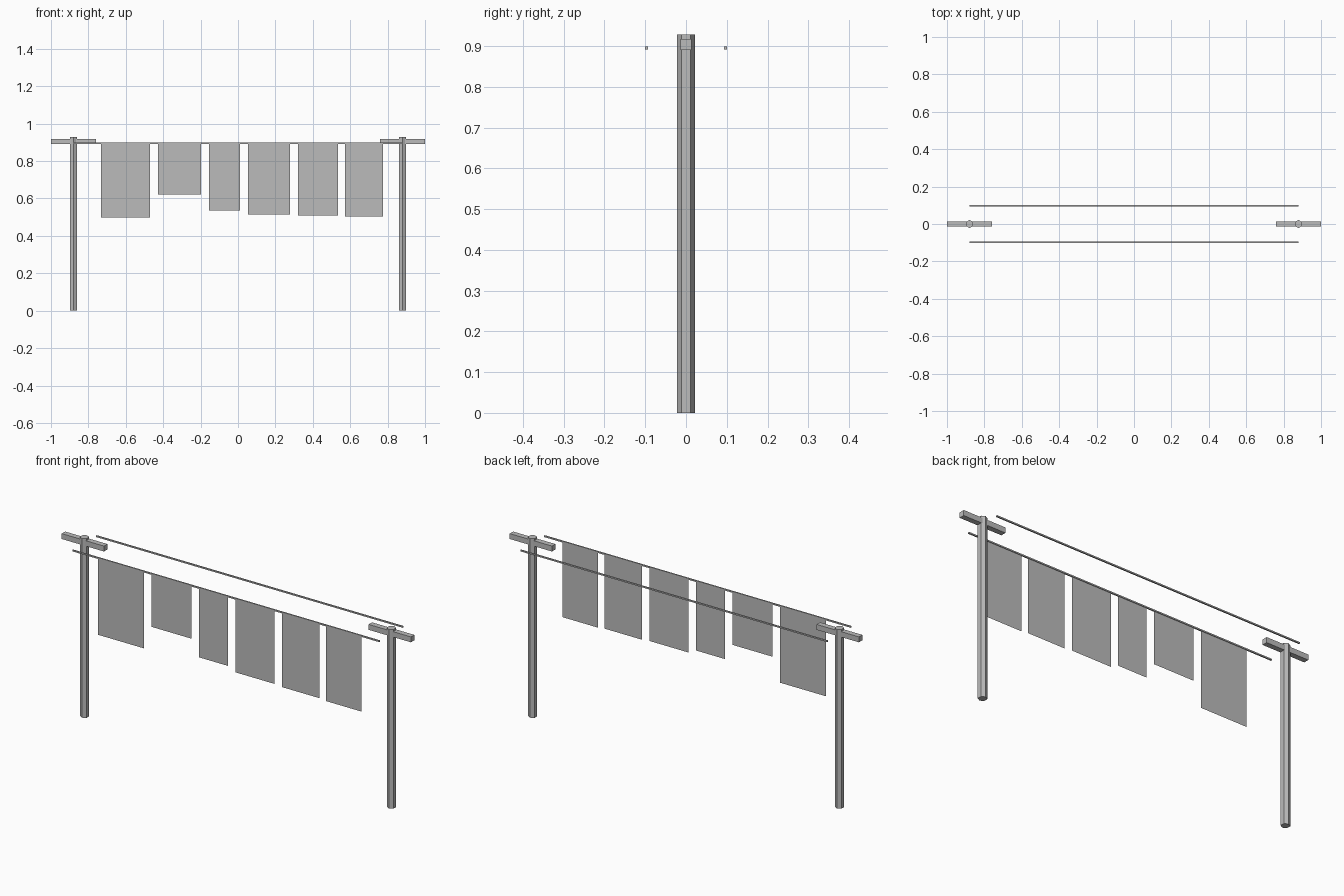
import bpy

if "Cube" in bpy.data.objects:
    bpy.data.objects.remove(bpy.data.objects["Cube"], do_unlink=True)

# Single grey material
GREY = 0.5
grey = bpy.data.materials.new("plain grey")
grey.use_nodes = True
grey.diffuse_color = (GREY, GREY, GREY, 1)
grey.node_tree.nodes["Principled BSDF"].inputs["Base Color"].default_value = (GREY, GREY, GREY, 1)


def finish(name):
    obj = bpy.context.object
    obj.name = name
    obj.data.materials.append(grey)
    return obj


def box(name, center, size):
    bpy.ops.mesh.primitive_cube_add(size=1, location=center)
    obj = finish(name)
    obj.scale = size
    return obj


def sheet(name, x0, x1, y, z0, z1):
    mesh = bpy.data.meshes.new(name)
    mesh.from_pydata([(x0, y, z0), (x1, y, z0), (x1, y, z1), (x0, y, z1)], [], [(0, 1, 2, 3)])
    obj = bpy.data.objects.new(name, mesh)
    bpy.context.collection.objects.link(obj)
    mesh.materials.append(grey)


POST_X, POST_H, WIRE_Y, WIRE_Z = 0.879, 0.928, 0.097, 0.895

# Hexagonal posts with a short crossbar on each
for side, sign in (("left", 1), ("right", -1)):
    bpy.ops.mesh.primitive_cylinder_add(vertices=6, radius=0.0218, depth=POST_H,
                                        location=(sign * POST_X, 0, POST_H / 2))
    finish(side + "_post")
    box(side + "_crossbar", (sign * POST_X, 0, 0.904), (0.242, 0.028, 0.028))

# Two washing lines
for place, sign in (("front", -1), ("back", 1)):
    box(place + "_line", (0, sign * WIRE_Y, WIRE_Z), (2 * POST_X, 0.007, 0.007))

# Cloths hanging from the front line: left edge, right edge, hem height
cloths = [(-0.733, -0.471, 0.497), (-0.428, -0.198, 0.62), (-0.155, 0.011, 0.535),
          (0.053, 0.278, 0.513), (0.321, 0.535, 0.508), (0.572, 0.775, 0.503)]
for i, (x0, x1, hem) in enumerate(cloths, 1):
    sheet(f"cloth_{i}", x0, x1, -WIRE_Y, hem, WIRE_Z)
